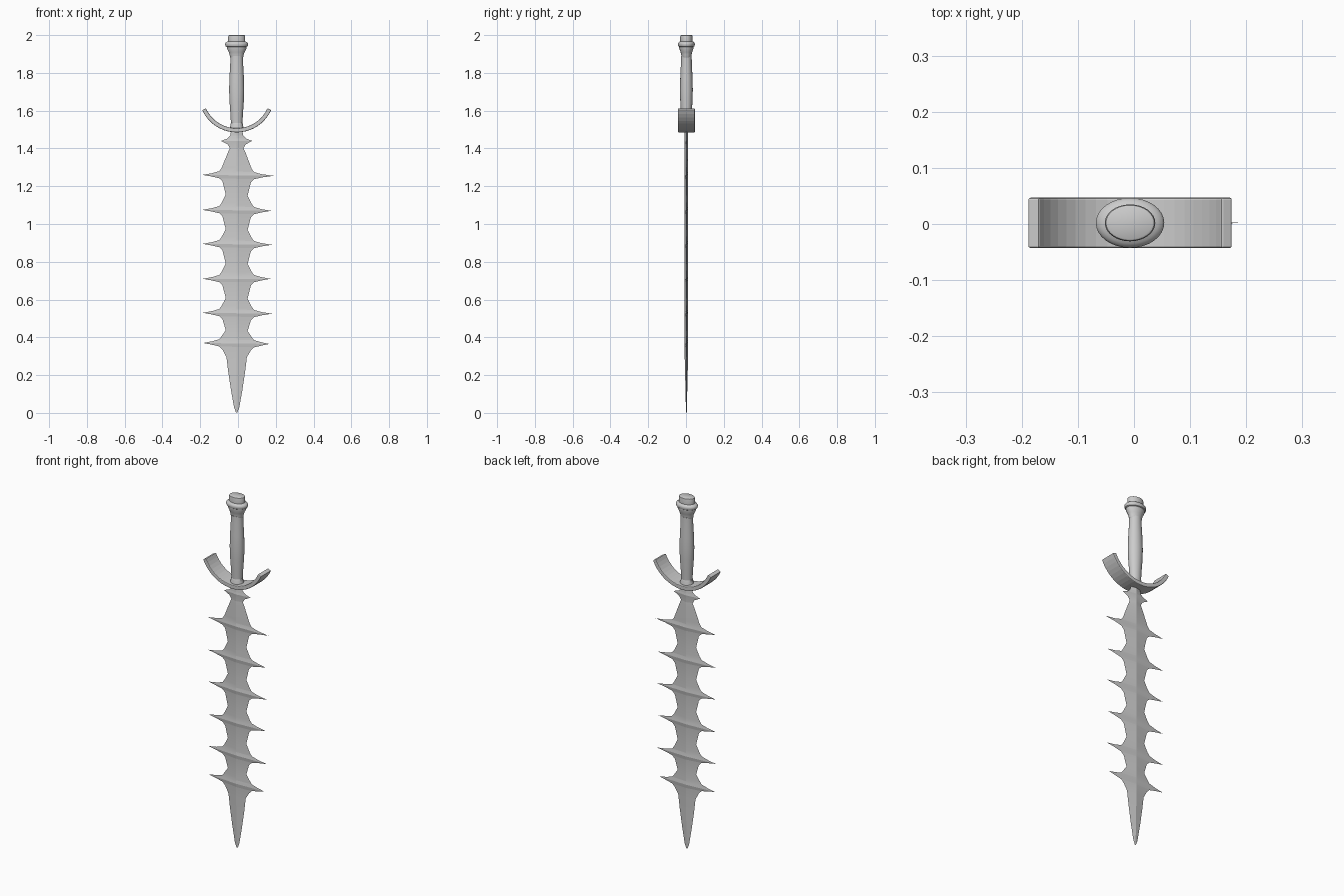
import bpy, bmesh, math

if "Cube" in bpy.data.objects:
    bpy.data.objects.remove(bpy.data.objects["Cube"], do_unlink=True)

CX, CY = -0.007, 0.002   # shared axis of all parts


def make_object(name, bm, smooth_angle=None):
    bmesh.ops.recalc_face_normals(bm, faces=bm.faces)
    mesh = bpy.data.meshes.new(name)
    bm.to_mesh(mesh)
    bm.free()
    obj = bpy.data.objects.new(name, mesh)
    bpy.context.collection.objects.link(obj)
    obj.location = (CX, CY, 0)
    if smooth_angle:
        bpy.ops.object.select_all(action='DESELECT')
        obj.select_set(True)
        bpy.context.view_layer.objects.active = obj
        bpy.ops.object.shade_smooth_by_angle(angle=math.radians(smooth_angle))
    return obj


def oval_lathe(name, profile, depth_ratio, sides=32):
    """Closed oval turning from (radius, height) points."""
    bm = bmesh.new()
    rings = []
    for r, z in profile:
        angles = [math.tau * i / sides for i in range(sides)]
        rings.append([bm.verts.new((r * math.cos(a), r * depth_ratio * math.sin(a), z))
                      for a in angles])
    for low, high in zip(rings, rings[1:]):
        for i in range(sides):
            j = (i + 1) % sides
            bm.faces.new((low[i], low[j], high[j], high[i]))
    bm.faces.new(rings[0])
    bm.faces.new(rings[-1])
    return make_object(name, bm, 35)


# Blade: one side's outline, with a thorn at each given height
def outline(heights, lengths):
    pts = [(0.004, 0.003), (0.014, 0.03), (0.03, 0.12), (0.045, 0.22), (0.054, 0.295)]
    for k, (z, reach) in enumerate(zip(heights, lengths)):
        pts += [(0.075, z - 0.035), (0.092, z - 0.018), (0.135, z - 0.008), (reach, z),
                (0.13, z + 0.009), (0.092, z + 0.02), (0.08, z + 0.036)]
        if k < len(heights) - 1:
            pts.append((0.058, (z + heights[k + 1]) / 2 - 0.012))
    # shoulder and the small thorn under the guard
    pts += [(0.046, 1.38), (0.036, 1.402), (0.048, 1.422), (0.083, 1.44),
            (0.05, 1.452), (0.034, 1.468), (0.03, 1.495)]
    return pts


left = outline([0.365, 0.525, 0.71, 0.89, 1.07, 1.255],
               [0.172, 0.187, 0.18, 0.187, 0.182, 0.197])
right = outline([0.37, 0.53, 0.71, 0.895, 1.075, 1.26],
                [0.178, 0.18, 0.18, 0.18, 0.182, 0.182])

bm = bmesh.new()
rows = []
for (lx, lz), (rx, rz) in zip(left, right):
    mid = (lz + rz) / 2
    half = 0.002 + 0.007 * min(1, mid / 0.3)
    rows.append([bm.verts.new(p) for p in
                 ((lx, 0, lz), (0, half, mid), (-rx, 0, rz), (0, -half, mid))])
for a, b in zip(rows, rows[1:]):
    for i in range(4):
        j = (i + 1) % 4
        bm.faces.new((a[i], a[j], b[j], b[i]))
bm.faces.new(rows[0])
bm.faces.new(rows[-1])
make_object("blade", bm, 6)

# Guard: a wide strap bent into an upturned arc
OUTER, INNER, CENTRE_Z, SWEEP, STEPS = 0.2, 0.178, 1.685, math.radians(66), 20
bm = bmesh.new()
sections = []
for i in range(STEPS + 1):
    a = -SWEEP + 2 * SWEEP * i / STEPS
    sections.append([bm.verts.new((r * math.sin(a), y, CENTRE_Z - r * math.cos(a)))
                     for r, y in ((OUTER, -0.045), (OUTER, 0.045),
                                  (INNER, 0.045), (INNER, -0.045))])
for a, b in zip(sections, sections[1:]):
    for i in range(4):
        j = (i + 1) % 4
        bm.faces.new((a[i], a[j], b[j], b[i]))
bm.faces.new(sections[0])
bm.faces.new(sections[-1])
guard = make_object("guard", bm)
bevel = guard.modifiers.new("soft_edges", 'BEVEL')
bevel.width = 0.004
bevel.segments = 2
bevel.limit_method = 'ANGLE'
bevel.angle_limit = math.radians(40)

# Hilt parts
oval_lathe("collar", [(0.036, 1.49), (0.036, 1.515), (0.033, 1.52), (0.033, 1.53),
                      (0.03, 1.534)], 0.85)
oval_lathe("grip", [(0.03, 1.525), (0.033, 1.58), (0.038, 1.65), (0.04, 1.71),
                    (0.038, 1.78), (0.034, 1.85), (0.033, 1.89)], 0.85)
oval_lathe("pommel", [(0.033, 1.88), (0.036, 1.885), (0.037, 1.895), (0.042, 1.91),
                      (0.052, 1.93), (0.052, 1.938), (0.058, 1.941), (0.061, 1.948),
                      (0.061, 1.955), (0.057, 1.961), (0.05, 1.965), (0.045, 1.967),
                      (0.045, 1.992), (0.043, 1.998), (0.039, 2.0)], 0.73)
